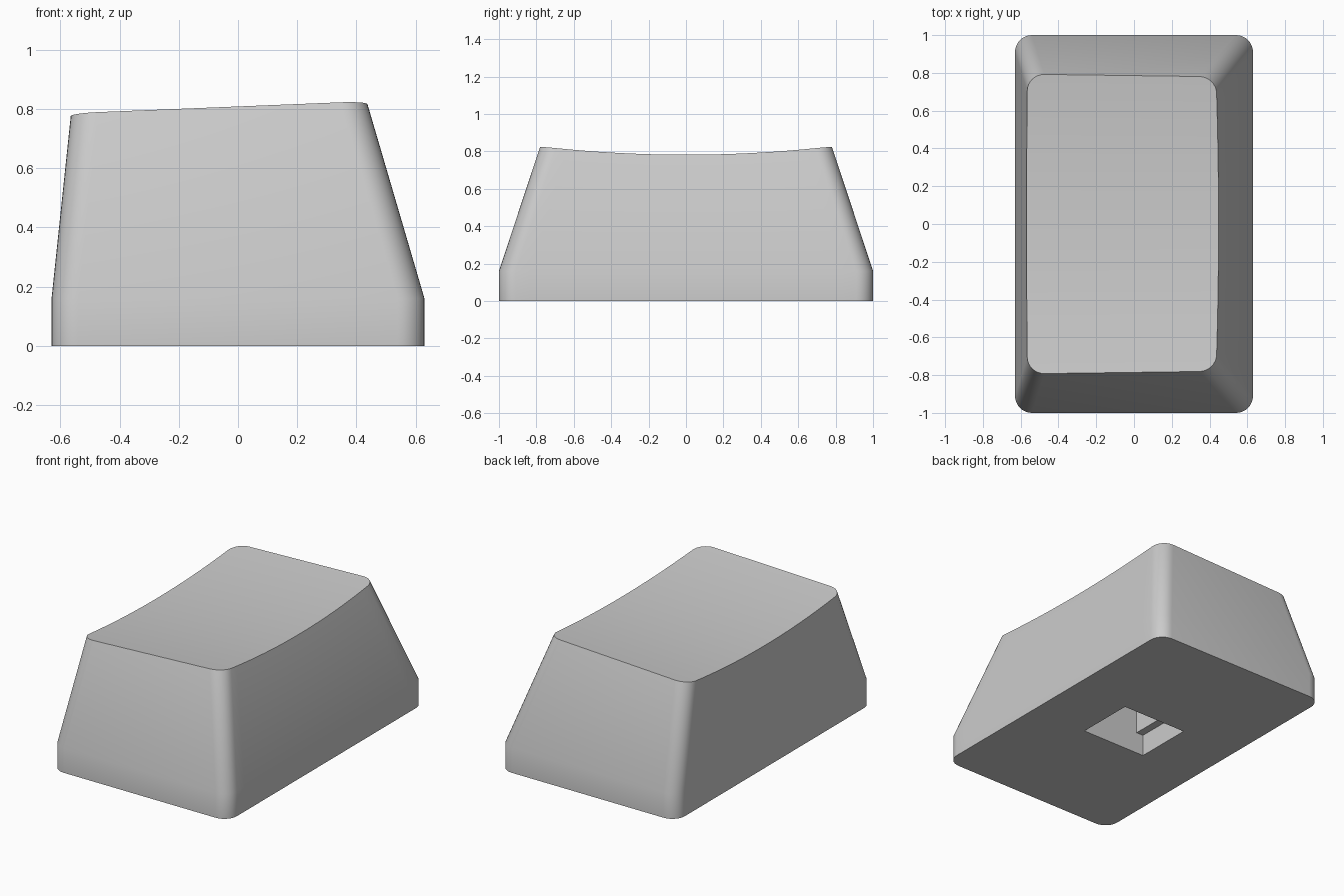
import bpy
import bmesh
from math import cos, sin, pi, radians

cube = bpy.data.objects.get("Cube")
if cube:
    bpy.data.objects.remove(cube, do_unlink=True)

SKIRT, RIM = 0.16, 0.825      # height of the upright skirt and of the dish rim
ARC, SIDE = 8, 24             # segments per corner and along each long side


def material(name, rgb):
    mat = bpy.data.materials.new(name)
    mat.use_nodes = True
    mat.diffuse_color = (*rgb, 1)
    mat.node_tree.nodes["Principled BSDF"].inputs["Base Color"].default_value = (*rgb, 1)
    return mat


def half_outline(x, y, r):
    """One long side with its two rounded corners, from front to back."""
    corner = [(x - r + r * sin(a), y - r + r * cos(a))
              for a in (pi / 2 * i / ARC for i in range(ARC + 1))]
    straight = [(x, (y - r) * (2 * i / SIDE - 1)) for i in range(1, SIDE)]
    front = [(px, -py) for px, py in corner]
    return front + straight + corner[::-1]


def dish_height(x, y):
    """Surface of the scooped, slightly tilted top."""
    return 0.808 + 0.042 * x - 0.045 * (1 - (y / 0.78) ** 2)


def meet_dish(low, high):
    """Follow a sloped wall line up to the dish surface."""
    z = RIM
    for _ in range(6):
        t = (z - SKIRT) / (RIM - SKIRT)
        x, y = (a + (b - a) * t for a, b in zip(low, high))
        z = dish_height(x, y)
    return x, y, z


def build_cap(mat):
    bm = bmesh.new()
    columns = []
    for sign, top_x in ((1, 0.435), (-1, 0.56)):
        side = []
        for low, high in zip(half_outline(0.63, 1.0, 0.09),
                             half_outline(top_x, 0.78, 0.09)):
            low, high = (sign * low[0], low[1]), (sign * high[0], high[1])
            points = ((*low, 0), (*low, SKIRT), meet_dish(low, high))
            side.append([bm.verts.new(p) for p in points])
        columns.append(side)
    right, left = columns

    # Walls around the outline
    loop = right + left[::-1]
    for a, b in zip(loop, loop[1:] + loop[:1]):
        for k in range(2):
            bm.faces.new((a[k], b[k], b[k + 1], a[k + 1]))
    # Dish as strips across the width, and a flat underside
    for i in range(len(right) - 1):
        bm.faces.new((right[i][2], right[i + 1][2], left[i + 1][2], left[i][2]))
    bm.faces.new([c[0] for c in loop])
    bmesh.ops.recalc_face_normals(bm, faces=bm.faces)
    return make_object("key_cap", bm, mat)


def build_socket_cutter(mat):
    """Stepped socket profile, extruded from front to back."""
    half = [(0.23, -0.1), (0.23, 0.14), (0.18, 0.14), (0.18, 0.42)]
    profile = half + [(-x, z) for x, z in reversed(half)]
    bm = bmesh.new()
    face = bm.faces.new([bm.verts.new((x, -0.19, z)) for x, z in profile])
    ext = bmesh.ops.extrude_face_region(bm, geom=[face])
    verts = [g for g in ext["geom"] if isinstance(g, bmesh.types.BMVert)]
    bmesh.ops.translate(bm, verts=verts, vec=(0, 0.38, 0))
    bmesh.ops.recalc_face_normals(bm, faces=bm.faces)
    return make_object("socket_cutter", bm, mat)


def make_object(name, bm, mat):
    mesh = bpy.data.meshes.new(name)
    bm.to_mesh(mesh)
    bm.free()
    mesh.materials.append(mat)
    obj = bpy.data.objects.new(name, mesh)
    bpy.context.collection.objects.link(obj)
    return obj


grey = material("grey_plastic", (0.6, 0.6, 0.6))
cap = build_cap(grey)
cutter = build_socket_cutter(grey)
cutter.hide_render = True

# Cut the mounting socket into the underside
cut = cap.modifiers.new("socket", 'BOOLEAN')
cut.operation = 'DIFFERENCE'
cut.solver = 'EXACT'
cut.object = cutter
bpy.ops.object.select_all(action='DESELECT')
cap.select_set(True)
bpy.context.view_layer.objects.active = cap
bpy.ops.object.modifier_apply(modifier=cut.name)
bpy.data.objects.remove(cutter, do_unlink=True)
bpy.ops.object.shade_smooth_by_angle(angle=radians(30))
